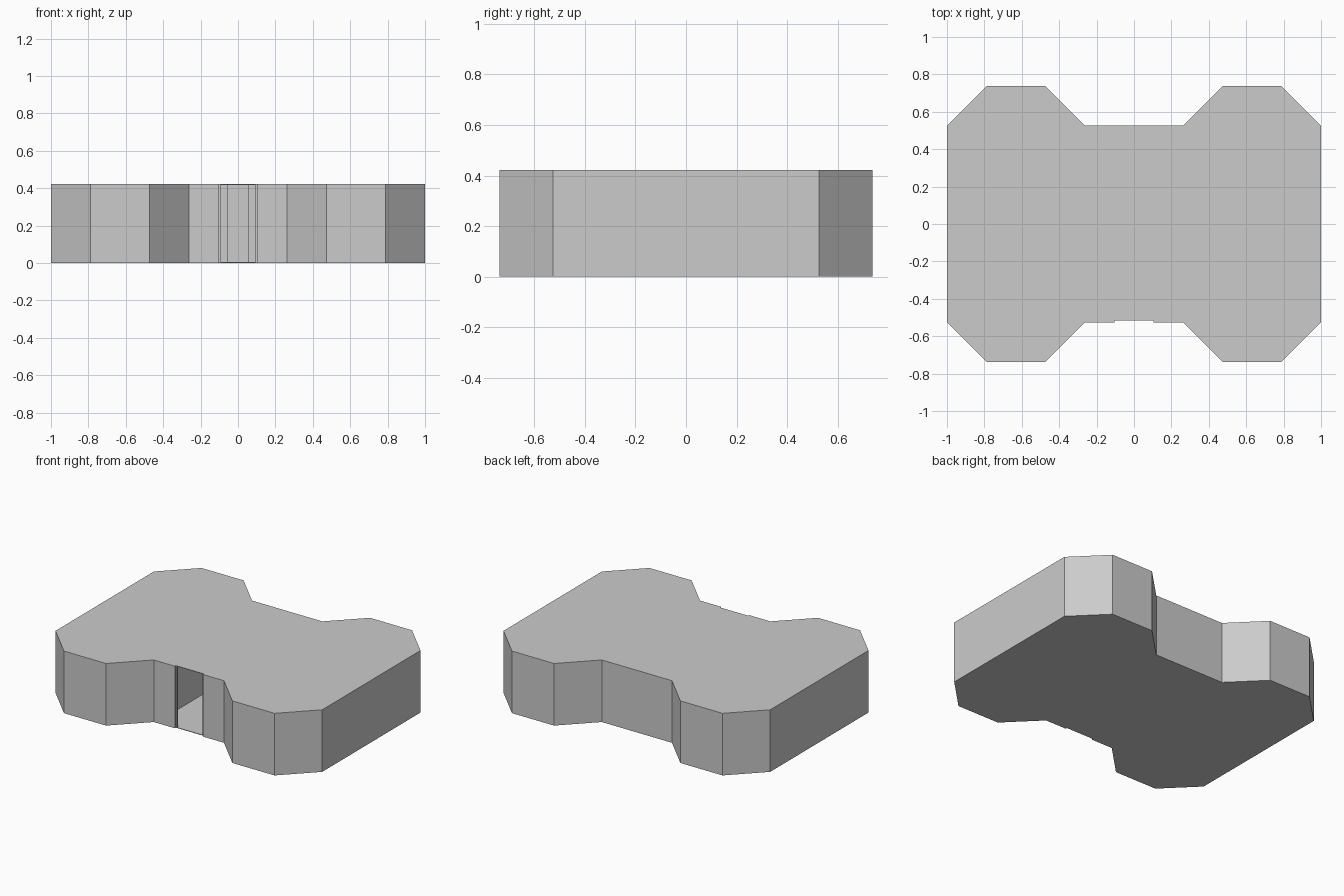
import bpy, bmesh

if "Cube" in bpy.data.objects:
    bpy.data.objects.remove(bpy.data.objects["Cube"])

U = 1 / 95          # layout module
H = 40 * U          # overall height
T = 0.004           # floor / roof plate thickness


def mirrored(half):
    """Complete a right-hand half outline across x = 0."""
    return half + [(-x, y) for x, y in reversed(half)]


def prism(name, outline, z0, z1):
    bm = bmesh.new()
    face = bm.faces.new([bm.verts.new((x * U, y * U, z0)) for x, y in outline])
    ext = bmesh.ops.extrude_face_region(bm, geom=[face])
    verts = [g for g in ext["geom"] if isinstance(g, bmesh.types.BMVert)]
    bmesh.ops.translate(bm, verts=verts, vec=(0, 0, z1 - z0))
    bmesh.ops.recalc_face_normals(bm, faces=bm.faces)
    mesh = bpy.data.meshes.new(name)
    bm.to_mesh(mesh)
    bm.free()
    obj = bpy.data.objects.new(name, mesh)
    bpy.context.collection.objects.link(obj)
    return obj


# Outer outline: four chamfered corner bastions and a shallow door recess
outer = [(10, -49), (10, -50), (25, -50), (45, -70), (75, -70), (95, -50),
         (95, 50), (75, 70), (45, 70), (25, 50)]

# Inner outline: back passage, hall, and the door opening in the front wall
inner = [(5, 48), (5, 24), (23, 24), (23, -48), (9, -48), (9, -49)]

# Walls: half outline runs around the outside, the mirror closes it,
# then the inside returns from the left jamb to the right jamb
inside = [(-x, y) for x, y in reversed(inner)] + inner
left = [(-x, y) for x, y in reversed(outer)]
prism("walls", outer + left + inside, T, H - T)

# Floor and roof plates closing the hall
prism("floor", mirrored(outer), 0, T)
prism("roof", mirrored(outer), H - T, H)
